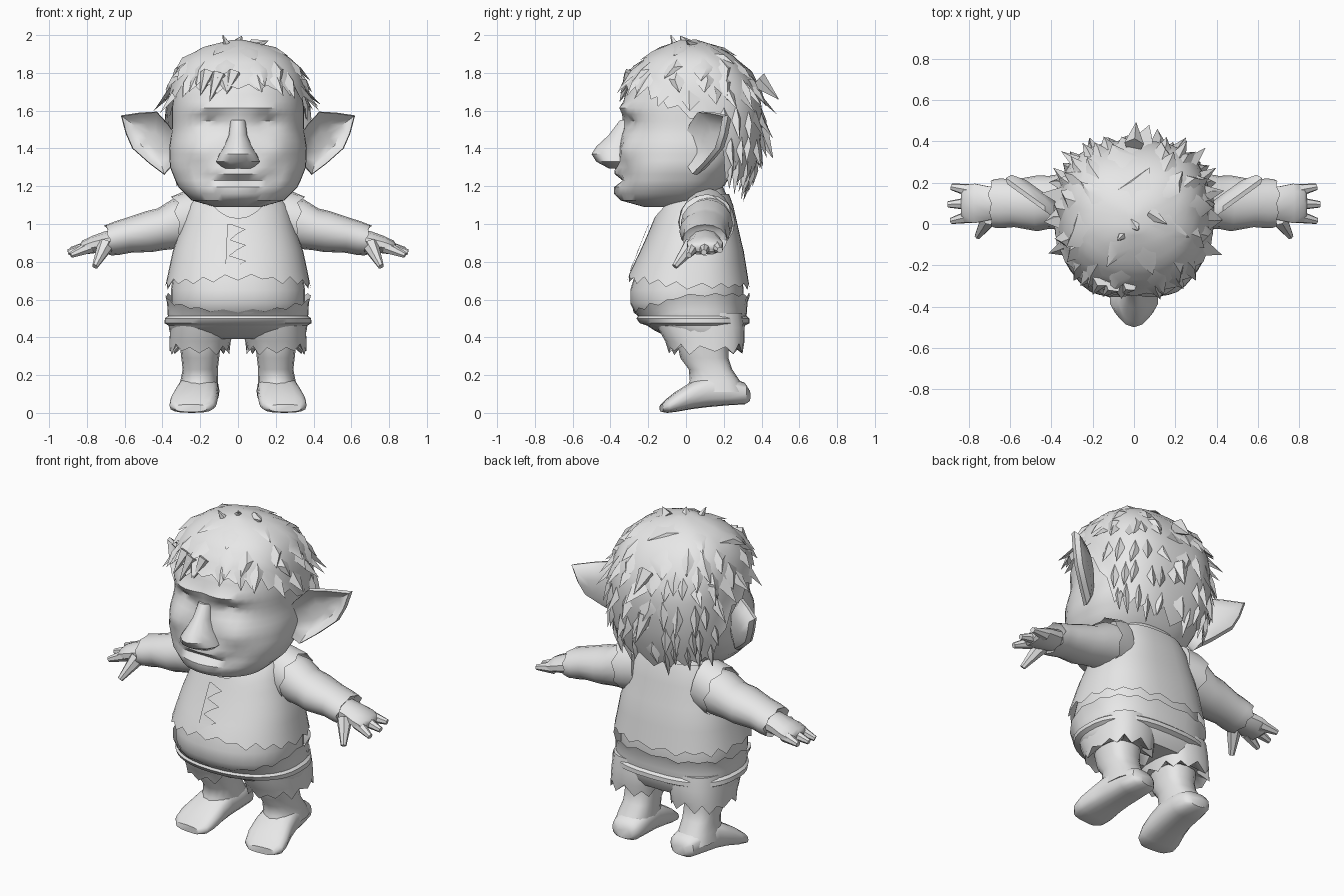
import bpy, bmesh, math, random
from mathutils import Vector

if "Cube" in bpy.data.objects:
    bpy.data.objects.remove(bpy.data.objects["Cube"])

random.seed(4)
grey = bpy.data.materials.new("plain_grey")
grey.diffuse_color = (0.8, 0.8, 0.8, 1)
grey.use_nodes = True
grey.node_tree.nodes["Principled BSDF"].inputs["Base Color"].default_value = grey.diffuse_color


def finish(name, bm, mirror=False, angle=42):
    bmesh.ops.recalc_face_normals(bm, faces=bm.faces)
    me = bpy.data.meshes.new(name)
    bm.to_mesh(me)
    bm.free()
    me.materials.append(grey)
    ob = bpy.data.objects.new(name, me)
    bpy.context.collection.objects.link(ob)
    bpy.ops.object.select_all(action='DESELECT')
    ob.select_set(True)
    bpy.context.view_layer.objects.active = ob
    bpy.ops.object.shade_smooth_by_angle(angle=math.radians(angle))
    if mirror:
        ob.modifiers.new("Mirror", 'MIRROR').use_mirror_merge = False
    return ob


def loft(name, rings, mirror=False, start=True, end=True, angle=42):
    """Skin a list of closed rings, with optional end caps."""
    bm = bmesh.new()
    vs = [[bm.verts.new(p) for p in r] for r in rings]
    n = len(vs[0])
    for a, b in zip(vs, vs[1:]):
        for i in range(n):
            j = (i + 1) % n
            bm.faces.new((a[i], a[j], b[j], b[i]))
    if start:
        bm.faces.new(vs[0])
    if end:
        bm.faces.new(vs[-1])
    return finish(name, bm, mirror, angle)


def angles(n):
    return [2 * math.pi * i / n for i in range(n)]


def spow(v, p):
    return math.copysign(abs(v) ** p, v)


def oval(hx, yf, yb, th, cx=0, pf=0.9, pb=0.75):
    """Point of a soft oval; angle 0 is the front (-y)."""
    c, s = math.cos(th), math.sin(th)
    p = pf if c > 0 else pb
    return cx + hx * spow(s, p), (yf + yb) / 2 - (yb - yf) / 2 * spow(c, p)


def sample(table, z):
    """Interpolate rows (z, ...) sorted by rising z."""
    z = min(max(z, table[0][0]), table[-1][0])
    for a, b in zip(table, table[1:]):
        if z <= b[0]:
            t = (z - a[0]) / (b[0] - a[0])
            return [u + (v - u) * t for u, v in zip(a[1:], b[1:])]


def surf(table, z, th, out=0.0):
    x, y = oval(*sample(table, z), th)
    return Vector((x + math.sin(th) * out, y - math.cos(th) * out, z))


def jag(i, size):
    return (size if i % 2 else -size) * random.uniform(0.2, 1.0)


# Head with brow, sockets, cheeks, mouth and chin pushed in or out
HEAD = [(1.09, .12, -.22, .05), (1.12, .24, -.34, .12), (1.2, .32, -.365, .2),
        (1.3, .36, -.36, .27), (1.4, .365, -.355, .33), (1.5, .35, -.335, .36),
        (1.62, .35, -.335, .37), (1.7, .335, -.32, .35), (1.8, .30, -.26, .30),
        (1.88, .24, -.18, .22), (1.93, .1, -.08, .1)]
BUMPS = [(.14, 1.61, .12, .03, .035), (.15, 1.53, .08, .035, -.04),
         (.22, 1.39, .08, .06, .03), (0, 1.235, .16, .018, -.035),
         (0, 1.28, .14, .03, .025), (0, 1.17, .12, .035, .03),
         (.2, 1.27, .03, .06, -.02)]
rings = []
for k in range(25):
    z = 1.09 + .84 * k / 24
    ring = []
    for th in angles(44):
        p = surf(HEAD, z, th)
        if math.cos(th) > 0:
            for bx, bz, sx, sz, amp in BUMPS:
                d = ((abs(p.x) - bx) / sx) ** 2 + ((z - bz) / sz) ** 2
                p.y -= amp * math.exp(-d) * math.cos(th)
        ring.append(p)
    rings.append(ring)
loft("head", rings)

# Nose
NOSE = [(1.55, .04, -.35), (1.47, .05, -.41), (1.41, .075, -.475), (1.37, .1, -.5),
        (1.33, .12, -.475), (1.295, .08, -.41)]
loft("nose", [[(*oval(hx, yf, -.28 - (yf + .35) * .2, th, 0, 1.1, .8), z) for th in angles(14)]
              for z, hx, yf in NOSE])

# Ears: dished front, rounded back
EAR = [(.32, 1.34), (.33, 1.47), (.37, 1.53), (.43, 1.595), (.52, 1.59), (.62, 1.575),
       (.595, 1.48), (.56, 1.40), (.47, 1.32), (.39, 1.26)]


def ear_ring(scale, dy):
    return [(.44 + (x - .44) * scale, .05 + (.06 + (x - .44) * scale) * .72 + dy,
             1.44 + (z - 1.44) * scale) for x, z in EAR]


loft("ear", [ear_ring(s, d) for s, d in
             ((.3, .04), (.6, .03), (.86, -.005), (.97, -.025), (1, 0), (.85, .035), (.45, .06))], True)

# Hair cap with a ragged hairline
HAIR = [(1.1, .27, -.26, .27), (1.18, .32, -.30, .31), (1.3, .365, -.36, .37), (1.45, .38, -.37, .40),
        (1.6, .375, -.365, .405), (1.7, .365, -.345, .385), (1.8, .335, -.295, .335),
        (1.88, .28, -.22, .27), (1.94, .18, -.12, .17), (1.975, .03, -.03, .06)]
LINE = [(0, 1.73), (55, 1.71), (85, 1.60), (100, 1.52), (118, 1.27), (180, 1.19)]


def hairline(th):
    a = math.degrees(th) % 360
    return sample(LINE, min(a, 360 - a))[0]


jags = [jag(i, .04) for i in range(48)]
loft("hair_cap", [[surf(HAIR, 1.975 - (1.975 - hairline(th)) * (k / 10) ** 1.4 + (jags[i] if k == 10 else 0),
                        th, .012 * (k == 10)) for i, th in enumerate(angles(48))]
                  for k in range(11)], end=False, angle=50)

# Hair locks: leaf-shaped spikes in rows (height, length, count, lift, start angle)
bm = bmesh.new()
for z0, length, count, lift, a0 in ((1.95, .1, 7, .03, 0), (1.89, .14, 13, .035, 0),
                                    (1.81, .15, 17, .035, 0), (1.74, .13, 15, .075, 65),
                                    (1.62, .18, 11, .06, 102), (1.47, .17, 11, .05, 112),
                                    (1.34, .18, 11, .035, 116)):
    for i in range(count):
        span = 360 - 2 * a0
        th = math.radians(a0 + span * (i + .5 + random.uniform(-.25, .25)) / count)
        w = math.radians(span / count * .42)
        z = z0 + random.uniform(-.025, .025)
        ln = length * random.uniform(.8, 1.15)
        tip_th = th + random.uniform(-.6, .6) * w
        r = bm.verts.new(surf(HAIR, z, th, -.005))
        a = bm.verts.new(surf(HAIR, z - ln * .4, th - w, -.008))
        b = bm.verts.new(surf(HAIR, z - ln * .4, th + w, -.008))
        m = bm.verts.new(surf(HAIR, z - ln * .45, th, .022))
        t = bm.verts.new(surf(HAIR, z - ln, tip_th, lift * random.uniform(.4, 1.1)))
        for f in ((r, a, m), (r, m, b), (a, t, m), (m, t, b), (r, b, t, a)):
            bm.faces.new(f)
finish("hair_locks", bm, angle=35)

# Crown tufts and forelocks: small cones between two points


def spikes(name, items, mirror=False, sides=5, flat=False):
    bm = bmesh.new()
    for base, tip, r0, r1 in items:
        base, tip = Vector(base), Vector(tip)
        q = (tip - base).to_track_quat('Z', 'Y').to_matrix().to_4x4()
        q.translation = (base + tip) / 2
        bmesh.ops.create_cone(bm, cap_ends=True, segments=sides, radius1=r0, radius2=r1,
                              depth=(tip - base).length, matrix=q)
    return finish(name, bm, mirror)


spikes("crown_tufts", [((-.05, -.05, 1.93), (-.08, -.08, 2.0), .03, .002),
                       ((0, .0, 1.95), (.02, -.03, 1.995), .04, .002),
                       ((.08, .05, 1.94), (.16, .0, 1.97), .04, .002)])
spikes("forelocks", [((-.1, -.29, 1.79), (-.15, -.35, 1.65), .045, .002),
                     ((-.16, -.27, 1.80), (-.2, -.34, 1.68), .04, .002),
                     ((-.02, -.29, 1.80), (-.06, -.345, 1.69), .04, .002),
                     ((0, .38, 1.76), (.01, .49, 1.66), .05, .002),
                     ((.0, .39, 1.5), (.02, .46, 1.35), .05, .002)])

# Torso with round belly
BODY = [(.45, .30, -.15, .28), (.49, .33, -.23, .30), (.53, .345, -.27, .30), (.58, .355, -.295, .305),
        (.65, .355, -.295, .305), (.75, .34, -.265, .295), (.85, .325, -.225, .285),
        (.95, .295, -.185, .265), (1.05, .265, -.145, .245), (1.12, .24, -.10, .23), (1.21, .16, 0, .19)]
loft("torso", [[surf(BODY, r[0], th) for th in angles(32)] for r in BODY])

# Sleeveless vest: dipped neckline, ragged flaring hem
jags = [jag(i, .025) for i in range(40)]
rings = []
for k in range(9):
    t = k / 8
    ring = []
    for i, th in enumerate(angles(40)):
        c = max(0, math.cos(th))
        top, low = 1.16 - .13 * c ** 6, .675 + .045 * c * c
        ring.append(surf(BODY, top + (low - top) * t + jags[i] * (k == 8), th, .015 + .018 * t * t))
    rings.append(ring)
loft("vest", rings, start=False, end=False)

# Jagged vest opening, a thin plate down the front
bm = bmesh.new()
prev = None
for k in range(10):
    z = 1.0 - .028 * k
    xs = (-.045, (-.03, .03, -.005)[k % 3])
    row = [bm.verts.new(surf(BODY, z, x / .3, .034)) for x in xs]
    if prev:
        bm.faces.new((prev[0], prev[1], row[1], row[0]))
    prev = row
finish("vest_opening", bm)


def side_ring(x, cy, cz, ry, rz, n=16, tilt=.15, rag=0):
    """Ring across the arm, leaning with its slope."""
    return [(x + tilt * rz * math.cos(a) + (jag(i, rag) if rag else 0), cy + ry * math.sin(a),
             cz + rz * math.cos(a)) for i, a in enumerate(angles(n))]


loft("vest_armhole", [side_ring(.2, .11, 1.03, .13, .16), side_ring(.27, .11, 1.02, .145, .15),
                      side_ring(.32, .11, 1.01, .15, .145, rag=.02)], True, end=False)

# Arms: sleeve, hand, fingers and thumb
loft("sleeve", [side_ring(.2, .12, 1.02, .12, .12), side_ring(.33, .11, 1.0, .138, .13),
                side_ring(.41, .105, .972, .128, .11), side_ring(.47, .1, .96, .135, .108),
                side_ring(.58, .1, .94, .115, .092), side_ring(.64, .1, .925, .12, .088),
                side_ring(.685, .1, .915, .118, .082, rag=.012),
                side_ring(.665, .1, .915, .08, .06)], True)
loft("hand", [side_ring(x, .1, z, ry, rz, 10) for x, z, ry, rz in
              ((.62, .92, .08, .06), (.7, .905, .085, .055), (.77, .89, .1, .045),
               (.82, .875, .095, .036), (.835, .872, .07, .02))], True)
spikes("fingers", [((.78, .16, .88), (.885, .18, .862), .036, .016),
                   ((.78, .10, .88), (.9, .095, .85), .036, .016),
                   ((.78, .04, .88), (.885, .015, .835), .036, .016),
                   ((.70, .03, .89), (.757, -.06, .775), .045, .016)], True, 7)

# Shorts: waist part dipping under the belly, then two ragged legs
SHORTS = [(.39, .33, -.06, .27), (.43, .355, -.15, .295), (.48, .362, -.225, .31),
          (.54, .365, -.265, .315), (.62, .37, -.29, .32)]
rings = []
for k in range(7):
    rings.append([surf(SHORTS, .39 + (.625 - .085 * max(0, math.cos(th)) - .39) * k / 6
                       + (jag(i, .014) if k == 6 else 0), th, .008 + .01 * (k == 6))
                  for i, th in enumerate(angles(36))])
loft("shorts_waist", rings, end=False)
loft("shorts_fold", [[surf(SHORTS, z, th, o) for th in angles(36)] for z, o in
                     ((.46, .005), (.475, .028), (.5, .024), (.515, .005))], start=False, end=False)
LEGS = [(.53, .19, .165, -.17, .3), (.45, .19, .172, -.15, .31), (.38, .2, .163, -.11, .31),
        (.335, .205, .16, -.09, .305), (.37, .2, .11, -.04, .24)]
loft("shorts_leg", [[(*oval(hx, yf, yb, th, cx), z + (jag(i, .035) if z == .335 else 0))
                     for i, th in enumerate(angles(22))] for z, cx, hx, yf, yb in LEGS], True)

# Bare legs and broad feet
SHIN = [(.45, .2, .12, -.06, .23), (.36, .2, .108, -.045, .225), (.29, .2, .1, -.03, .225),
        (.23, .2, .093, .015, .245), (.17, .205, .1, .02, .285), (.11, .21, .105, -.01, .315)]
loft("leg", [[(*oval(hx, yf, yb, th, cx), z) for th in angles(16)] for z, cx, hx, yf, yb in SHIN], True)
FOOT = [(.335, .185, .05, .06, .12), (.31, .19, .085, .045, .16), (.22, .2, .102, .04, .19),
        (.11, .21, .108, .03, .2), (.03, .22, .116, .02, .165), (-.05, .235, .125, .006, .115),
        (-.1, .245, .118, 0, .075), (-.13, .25, .085, .005, .045)]
loft("foot", [[(cx + hx * spow(math.sin(a), .75), y + .12 * hx * math.sin(a),
                (z0 + z1) / 2 + (z1 - z0) / 2 * spow(math.cos(a), .75)) for a in angles(16)]
              for y, cx, hx, z0, z1 in FOOT], True)
